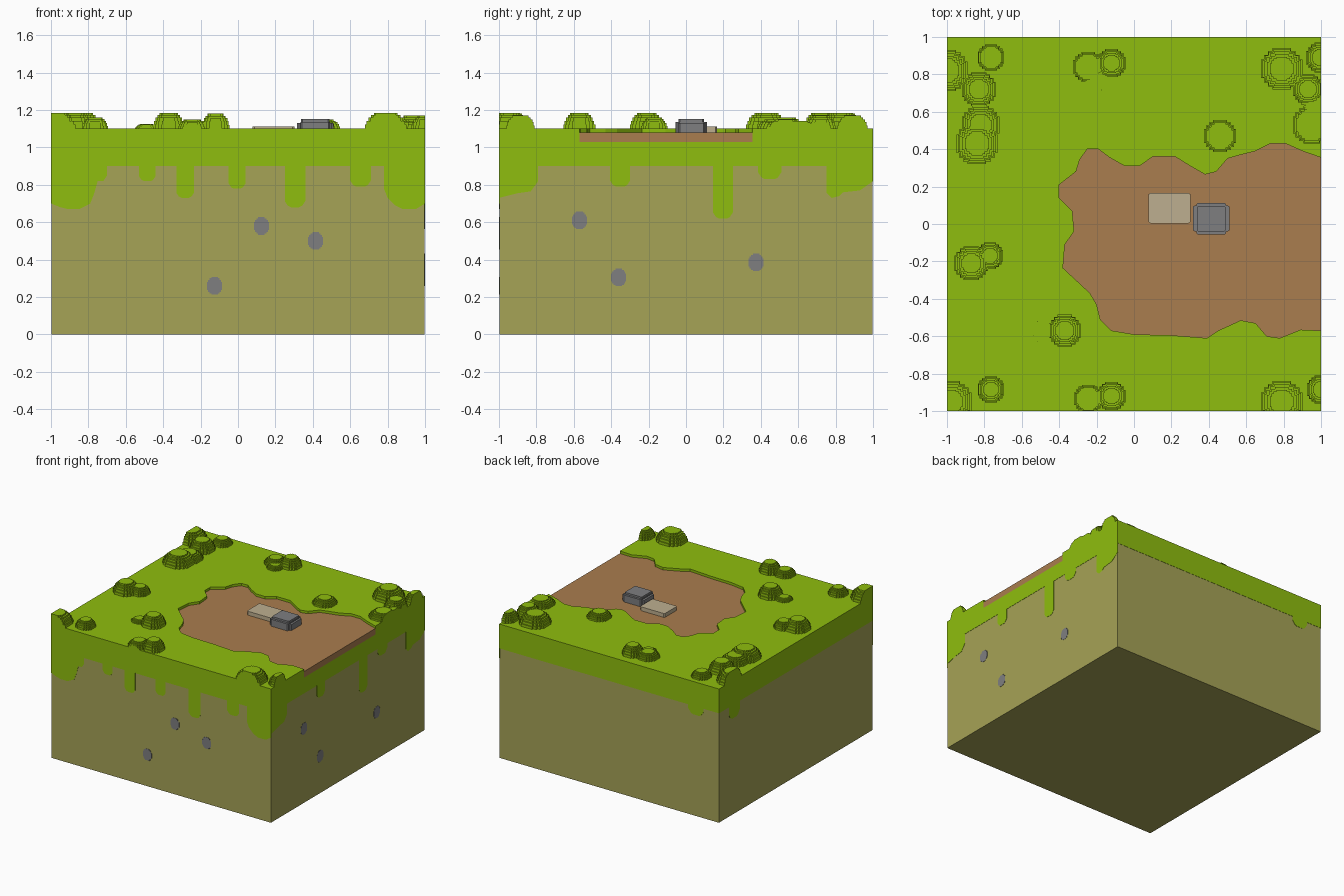
import bpy
import bmesh
from mathutils import Vector

cube = bpy.data.objects.get("Cube")
if cube:
    bpy.data.objects.remove(cube, do_unlink=True)


def material(name, red, green, blue):
    """Flat material from display-space channel values."""
    def to_linear(channel):
        c = channel / 255
        return c / 12.92 if c <= 0.04045 else ((c + 0.055) / 1.055) ** 2.4
    colour = (to_linear(red), to_linear(green), to_linear(blue), 1)
    mat = bpy.data.materials.new(name)
    mat.use_nodes = True
    mat.diffuse_color = colour
    shader = mat.node_tree.nodes["Principled BSDF"]
    shader.inputs["Base Color"].default_value = colour
    shader.inputs["Roughness"].default_value = 0.9
    return mat


GRASS = material("grass green", 143, 190, 14)
SOIL = material("olive soil", 166, 163, 86)
DIRT = material("brown dirt", 170, 125, 78)
STONE = material("grey stone", 126, 126, 128)
SLAB = material("pale sandstone", 190, 175, 144)


def add_prism(bm, corners, direction):
    """Extrude a flat polygon of 3D corners along a direction."""
    clean = []
    for corner in corners:
        if not clean or (Vector(corner) - Vector(clean[-1])).length > 1e-5:
            clean.append(corner)
    if (Vector(clean[0]) - Vector(clean[-1])).length < 1e-5:
        clean.pop()
    base = bm.faces.new([bm.verts.new(c) for c in clean])
    extruded = bmesh.ops.extrude_face_region(bm, geom=[base], use_keep_orig=True)
    moved = [v for v in extruded["geom"] if isinstance(v, bmesh.types.BMVert)]
    bmesh.ops.translate(bm, verts=moved, vec=direction)


def finish(bm, name, mat):
    bmesh.ops.recalc_face_normals(bm, faces=bm.faces[:])
    mesh = bpy.data.meshes.new(name)
    bm.to_mesh(mesh)
    bm.free()
    mesh.materials.append(mat)
    obj = bpy.data.objects.new(name, mesh)
    bpy.context.collection.objects.link(obj)
    return obj


def slab(name, outline, low, high, mat):
    bm = bmesh.new()
    add_prism(bm, [(x, y, low) for x, y in outline], (0, 0, high - low))
    return finish(bm, name, mat)


def square(half):
    return [(-half, -half), (half, -half), (half, half), (-half, half)]


def blocky_ring(x, y, rx, ry):
    """Round outline made of square steps, trimmed at the edge of the block."""
    quarter = [(1, -0.45), (1, 0.45), (0.87, 0.45), (0.87, 0.68),
               (0.68, 0.68), (0.68, 0.87), (0.45, 0.87)]
    points = []
    for _ in range(4):
        points += quarter
        quarter = [(-v, u) for u, v in quarter]

    def clamp(value):
        return max(-1, min(1, value))
    return [(clamp(x + u * rx), clamp(y + v * ry)) for u, v in points]


def stepped_mound(name, x, y, rx, ry, low, height, tiers, mat):
    bm = bmesh.new()
    bottom = low
    for scale, level in tiers:
        top = low + height * level
        ring = blocky_ring(x, y, rx * scale, ry * scale)
        add_prism(bm, [(u, v, bottom) for u, v in ring], (0, 0, top - bottom))
        bottom = top
    return finish(bm, name, mat)


# Ground: soil block, turf, and a sunken dirt clearing open to the left side
TURF_LOW, DIRT_LOW, DIRT_TOP, TURF_TOP = 0.9, 1.03, 1.08, 1.1
shore = [
    (1, .355), (.9, .39), (.81, .43), (.73, .43), (.65, .39), (.57, .37),
    (.5, .35), (.44, .28), (.38, .265), (.3, .31), (.22, .36), (.1, .36),
    (.03, .31), (-.05, .31), (-.13, .355), (-.19, .4), (-.25, .4),
    (-.29, .345), (-.31, .28), (-.4, .21), (-.4, .14), (-.33, .07),
    (-.32, -.04), (-.37, -.11), (-.38, -.235), (-.31, -.3), (-.235, -.37),
    (-.2, -.43), (-.18, -.51), (-.12, -.57), (0, -.59), (.2, -.595),
    (.39, -.61), (.45, -.57), (.57, -.515), (.65, -.53), (.71, -.6),
    (.78, -.61), (.89, -.565), (1, -.57)]
slab("soil_block", square(0.998), 0, TURF_LOW, SOIL)
slab("turf_base", square(1), TURF_LOW, DIRT_LOW, GRASS)
slab("turf_top", shore + [(1, -1), (-1, -1), (-1, 1), (1, 1)],
     DIRT_LOW, TURF_TOP, GRASS)
slab("dirt_clearing", shore, DIRT_LOW, DIRT_TOP, DIRT)

# Each wall maps (along, height) to a point, with an inward direction
DEPTH = 0.006
WALLS = {
    "front": (lambda u, z: (u, -1, z), (0, DEPTH, 0)),
    "left": (lambda u, z: (1, u, z), (-DEPTH, 0, 0)),
    "back": (lambda u, z: (u, 1, z), (0, -DEPTH, 0)),
    "right": (lambda u, z: (-1, u, z), (DEPTH, 0, 0)),
}


def wall_plates(name, wall, outlines, mat):
    place, inward = WALLS[wall]
    bm = bmesh.new()
    for outline in outlines:
        add_prism(bm, [place(u, z) for u, z in outline], inward)
    return finish(bm, name, mat)


def drip(start, end, low):
    """Hanging strip of grass with a rounded tip."""
    c = (end - start) * 0.3
    return [(start, TURF_LOW), (start, low + c), (start + c / 2, low + c / 4),
            (start + c, low), (end - c, low), (end - c / 2, low + c / 4),
            (end, low + c), (end, TURF_LOW)]


def corner_drip(points):
    """Wide grass patch following a free lower edge."""
    return [(points[0][0], TURF_LOW)] + points + [(points[-1][0], TURF_LOW)]


# Grass hanging over the soil
wall_plates("front_grass_drips", "front", [
    corner_drip([(-1, .7), (-.95, .68), (-.91, .67), (-.85, .67), (-.79, .7),
                 (-.77, .75), (-.75, .82), (-.72, .82), (-.7, .85)]),
    drip(-.53, -.44, .82), drip(-.33, -.235, .73), drip(-.05, .04, .78),
    drip(.25, .36, .68), drip(.6, .71, .79),
    corner_drip([(.78, .78), (.8, .73), (.84, .69), (.88, .67), (.95, .67),
                 (1, .7)])], GRASS)
wall_plates("left_grass_drips", "left", [
    corner_drip([(-1, .73), (-.9, .755), (-.83, .765), (-.79, .82)]),
    drip(-.405, -.3, .79), drip(.145, .25, .62), drip(.385, .51, .83),
    corner_drip([(.75, .76), (.78, .73), (.82, .74), (.84, .76), (.93, .77),
                 (1, .82)])], GRASS)
wall_plates("back_grass_drips", "back", [drip(-.86, -.72, .83)], GRASS)
wall_plates("right_grass_drips", "right", [drip(.73, .87, .79)], GRASS)


# Stones showing in the soil
def pebble(u, z):
    return [(u + a * .04, z + b * .047) for a, b in blocky_ring(0, 0, 1, 1)]


wall_plates("front_pebbles", "front",
            [pebble(.125, .58), pebble(.415, .5), pebble(-.125, .26)], STONE)
wall_plates("left_pebbles", "left",
            [pebble(-.57, .61), pebble(-.36, .305), pebble(.375, .385)], STONE)

# Bushes: x, y, radius, height
bushes = [
    (-1, .82, .11, .085), (-.765, .89, .07, .05), (-.83, .72, .09, .085),
    (-.82, .53, .1, .06), (-.84, .43, .11, .085),
    (-.245, .84, .08, .05), (-.12, .86, .075, .08), (-.2, .77, .06, .03),
    (.79, .83, .11, .085), (.93, .72, .08, .07), (1, .89, .08, .07),
    (.95, .53, .1, .05), (1, .6, .09, .04), (.46, .47, .085, .05),
    (-.87, -.21, .09, .085), (-.77, -.17, .07, .06),
    (-.49, -.575, .06, .025), (-.37, -.57, .085, .085),
    (-.765, -.885, .07, .06), (-.98, -.95, .11, .085),
    (-.245, -.935, .075, .05), (-.12, -.92, .075, .08),
    (.79, -.95, .11, .085), (1, -.885, .075, .07)]
BUSH_TIERS = [(1, .25), (.93, .5), (.84, .7), (.72, .85), (.58, 1)]
for number, (x, y, radius, height) in enumerate(bushes, 1):
    stepped_mound(f"bush_{number}", x, y, radius, radius, TURF_TOP, height,
                  BUSH_TIERS, GRASS)

# Boulder and flat stone slab lying in the clearing
block = [(-1, -.9), (-.9, -1), (.9, -1), (1, -.9), (1, .9), (.9, 1), (-.9, 1), (-1, .9)]


def block_outline(x, y, rx, ry):
    return [(x + u * rx, y + v * ry) for u, v in block]


slab("boulder_base", block_outline(.413, .03, .097, .07), DIRT_TOP, 1.13, STONE)
slab("boulder_body", block_outline(.413, .028, .08, .085), DIRT_TOP, 1.137, STONE)
slab("boulder_top", block_outline(.413, .028, .077, .068), 1.137, 1.152, STONE)
slab("flat_slab", block_outline(.19, .085, .112, .082), DIRT_TOP, 1.112, SLAB)
